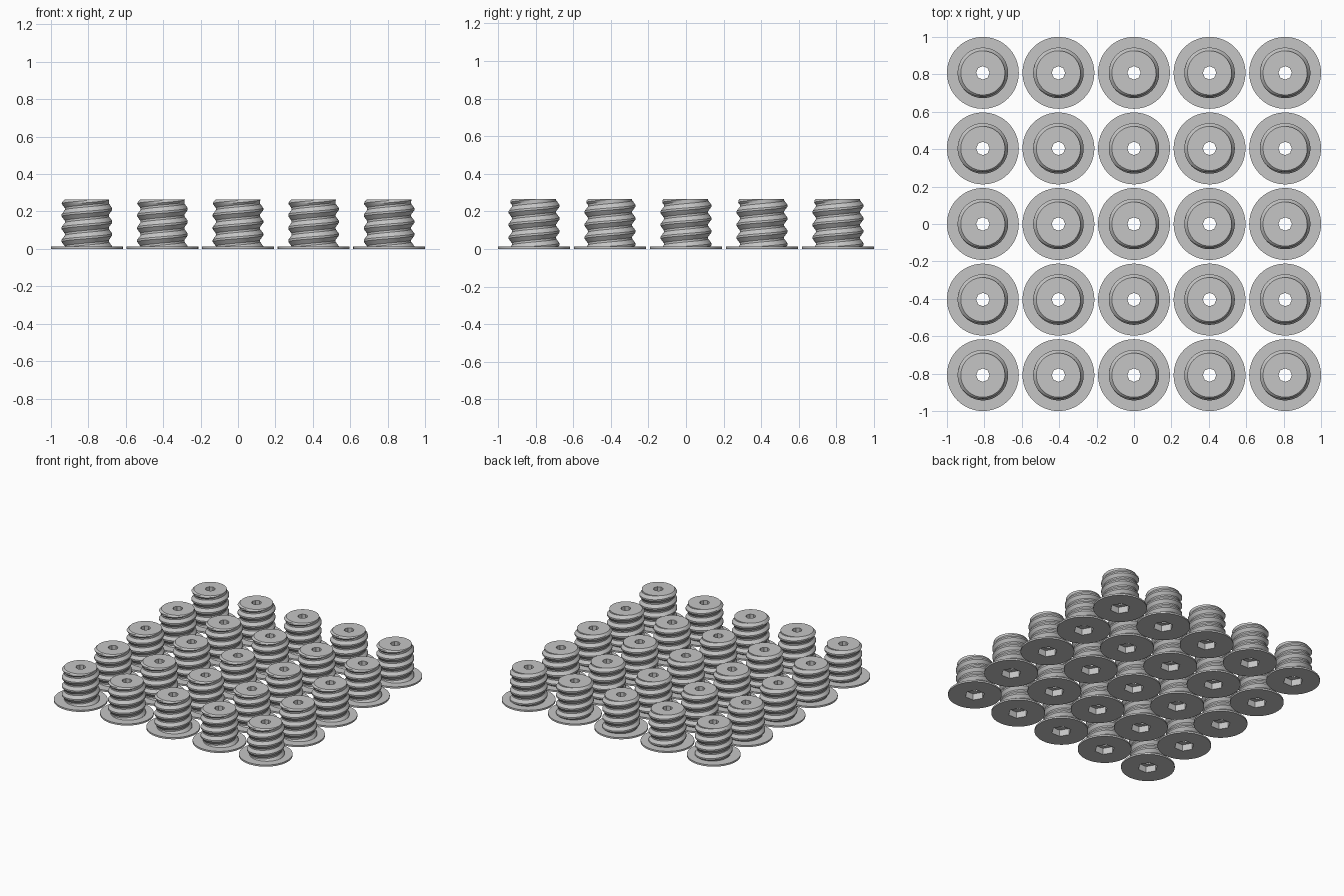
import bpy, bmesh, math

cube = bpy.data.objects.get("Cube")
if cube:
    bpy.data.objects.remove(cube, do_unlink=True)

SEG = 72
SPACING = 0.404
DISC_R, DISC_H = 0.192, 0.013
ROOT, DEPTH, PITCH = 0.118, 0.017, 0.068
TOP = 0.265
CREST_Z = 0.213          # crest height on the +x side
POCKET_H = 0.05

grey = bpy.data.materials.new("plain grey")
grey.use_nodes = True
colour = (0.56, 0.56, 0.56, 1)
grey.diffuse_color = colour
grey.node_tree.nodes["Principled BSDF"].inputs["Base Color"].default_value = colour


def circle(radius):
    return lambda a: radius


def polygon(radius, sides):
    """Radius of a regular polygon at an angle, with a corner on +x."""
    step = 2 * math.pi / sides
    return lambda a: radius * math.cos(step / 2) / math.cos(a % step - step / 2)


def thread_radius(a, z):
    """Helical tooth, chamfered down to the root at the top."""
    u = (z - CREST_Z) / PITCH - a / (2 * math.pi)
    u = abs((u + 0.5) % 1 - 0.5)
    tooth = max(0, min(1, (0.42 - u) / 0.34))
    return ROOT + min(DEPTH * tooth, TOP - z)


def angle(i):
    return 2 * math.pi * i / SEG


def point(bm, r, a, z):
    return bm.verts.new((r * math.cos(a), r * math.sin(a), z))


def skin(bm, rows):
    for low, high in zip(rows, rows[1:]):
        for i in range(len(low) - 1):
            bm.faces.new((low[i], low[i + 1], high[i + 1], high[i]))


def make_plug():
    bm = bmesh.new()

    # Flange, nut pocket, bore and top face as one run of rings
    bore, pocket = polygon(0.036, 8), polygon(0.072, 6)
    rings = [
        (lambda a: thread_radius(a, DISC_H), DISC_H),
        (circle(DISC_R), DISC_H),
        (circle(DISC_R), 0),
        (pocket, 0),
        (pocket, POCKET_H),
        (bore, POCKET_H),
        (bore, TOP),
        (circle(ROOT), TOP),
    ]
    skin(bm, [[point(bm, radius(angle(i)), angle(i), z) for i in range(SEG + 1)]
              for radius, z in rings])

    # Threaded wall: rows follow the helix and stop at both ends
    rows = []
    for turn in range(-5, 3):
        for u in (-0.42, -0.25, -0.08, 0.08, 0.25, 0.42):
            row = []
            for i in range(SEG + 1):
                a = angle(i)
                z = CREST_Z + PITCH * (turn + u + i / SEG)
                z = max(DISC_H, min(TOP, z))
                row.append(point(bm, thread_radius(a, z), a, z))
            rows.append(row)
    skin(bm, rows)

    bmesh.ops.remove_doubles(bm, verts=bm.verts, dist=0.00005)
    bmesh.ops.recalc_face_normals(bm, faces=bm.faces)
    mesh = bpy.data.meshes.new("threaded_plug")
    bm.to_mesh(mesh)
    bm.free()
    mesh.materials.append(grey)
    return mesh


# Five by five grid of identical plugs
plug = make_plug()
first = None
for row in range(5):
    for col in range(5):
        ob = bpy.data.objects.new(f"threaded_plug_{row + 1}_{col + 1}", plug)
        ob.location = ((col - 2) * SPACING, (row - 2) * SPACING, 0)
        bpy.context.collection.objects.link(ob)
        first = first or ob

bpy.ops.object.select_all(action='DESELECT')
first.select_set(True)
bpy.context.view_layer.objects.active = first
bpy.ops.object.shade_smooth_by_angle(angle=math.radians(25))
